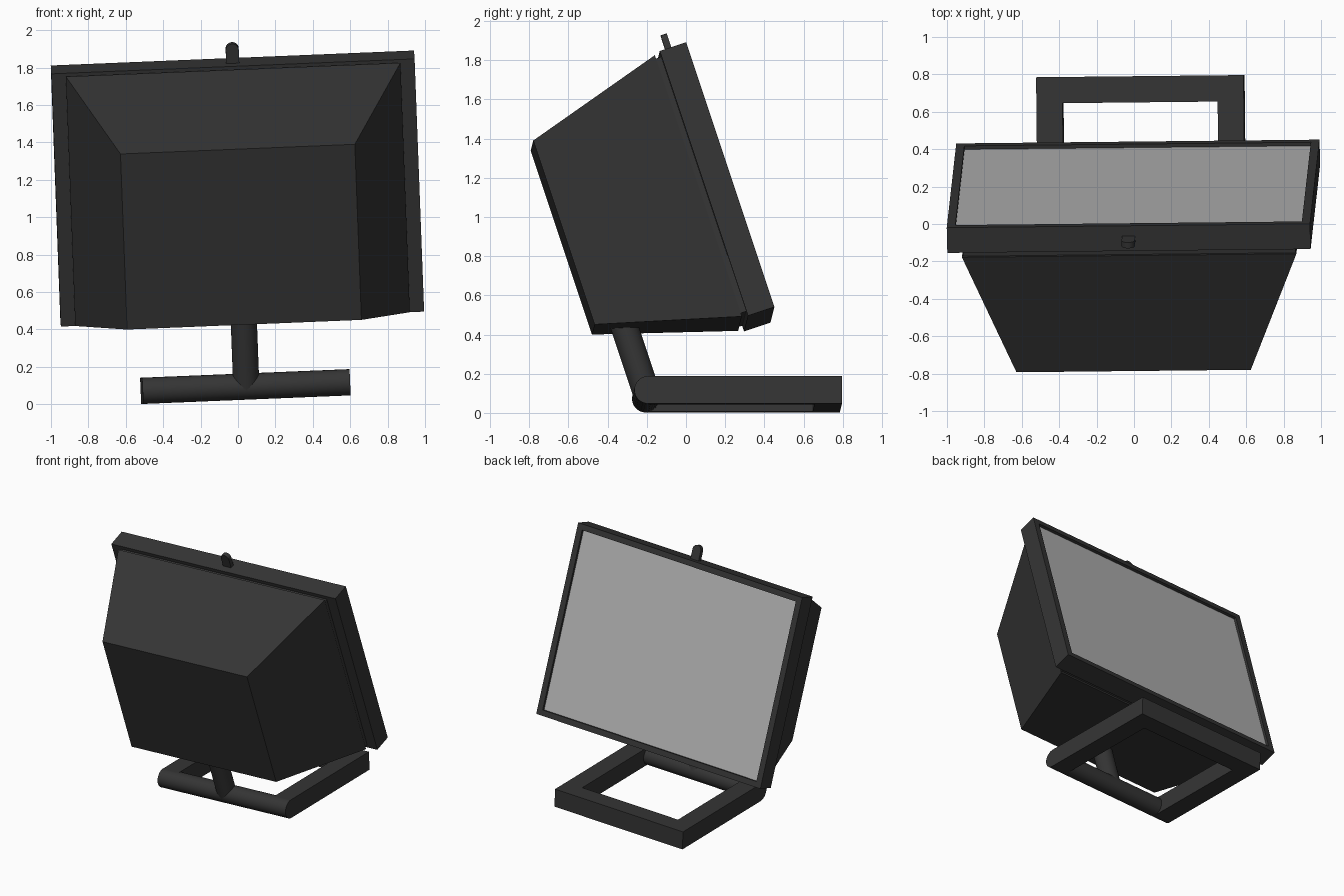
import bpy, bmesh, math
from mathutils import Matrix, Vector

if "Cube" in bpy.data.objects:
    bpy.data.objects.remove(bpy.data.objects["Cube"])

# Whole lamp leans slightly; head is tilted back about the stand bar
LEAN = Matrix.Rotation(math.radians(0.6), 4, 'Z') @ Matrix.Rotation(math.radians(-2.36), 4, 'Y')
STAND = LEAN @ Matrix.Translation((0.046, -0.2, 0.093))
HEAD = STAND @ Matrix.Rotation(math.radians(18.4), 4, 'X')
MID = 0.8955                      # height of head centre above the bar


def material(name, value):
    m = bpy.data.materials.new(name)
    m.diffuse_color = (value, value, value, 1)
    m.use_nodes = True
    m.node_tree.nodes["Principled BSDF"].inputs["Base Color"].default_value = m.diffuse_color
    return m


DARK = material("dark_metal", 0.035)
PALE = material("pale_glass", 0.45)


def finish(name, bm, matrix, mat=DARK, smooth=False):
    bmesh.ops.recalc_face_normals(bm, faces=bm.faces)
    mesh = bpy.data.meshes.new(name)
    bm.to_mesh(mesh)
    bm.free()
    mesh.materials.append(mat)
    ob = bpy.data.objects.new(name, mesh)
    bpy.context.collection.objects.link(ob)
    ob.matrix_world = matrix
    if smooth:
        bpy.ops.object.select_all(action='DESELECT')
        ob.select_set(True)
        bpy.context.view_layer.objects.active = ob
        bpy.ops.object.shade_smooth_by_angle(angle=math.radians(35))
    return ob


def loft(sections):
    """Closed solid through rectangles given as (y, half width, half height)."""
    bm = bmesh.new()
    rings = [[bm.verts.new((sx * w, y, MID + sz * h))
              for sx, sz in ((-1, -1), (1, -1), (1, 1), (-1, 1))]
             for y, w, h in sections]
    for a, b in zip(rings, rings[1:]):
        for i in range(4):
            j = (i + 1) % 4
            bm.faces.new((a[i], a[j], b[j], b[i]))
    bm.faces.new(rings[0])
    bm.faces.new(rings[-1])
    return bm


def prism(points, depth):
    bm = bmesh.new()
    face = bm.faces.new([bm.verts.new(p) for p in points])
    new = bmesh.ops.extrude_face_region(bm, geom=[face])["geom"]
    bmesh.ops.translate(bm, vec=Vector(depth),
                        verts=[v for v in new if isinstance(v, bmesh.types.BMVert)])
    return bm


def rod(length, matrix):
    bm = bmesh.new()
    bmesh.ops.create_cone(bm, cap_ends=True, segments=32, radius1=0.07, radius2=0.07,
                          depth=length, matrix=matrix)
    return bm


# Stand: round hinge bar and square U-shaped bracket
finish("hinge_bar", rod(1.11, Matrix.Rotation(math.pi / 2, 4, 'Y')), STAND, smooth=True)
half = [(0.555, 0), (0.555, 0.99), (-0.555, 0.99), (-0.555, 0),
        (-0.415, 0), (-0.415, 0.85), (0.415, 0.85), (0.415, 0)]
finish("stand_bracket", prism([(x, y, -0.07) for x, y in half], (0, 0, 0.14)), STAND)

# Stem from the bar up into the housing
finish("stem", rod(0.46, Matrix.Translation((0, 0, 0.23))), HEAD, smooth=True)

# Tapered housing with a thin recessed collar behind the frame
finish("housing", loft([(-0.155, 0.627, 0.495), (0.565, 0.895, 0.703)]), HEAD)
finish("collar", loft([(0.56, 0.89, 0.685), (0.60, 0.89, 0.685)]), HEAD)

# Front frame as one tray: outer wall, lip, recessed floor
finish("front_frame", loft([(0.594, 0.972, 0.7125), (0.736, 0.972, 0.7125),
                            (0.736, 0.927, 0.6700), (0.705, 0.927, 0.6700)]), HEAD)

# Glass panel sitting in the recess
finish("glass", loft([(0.70, 0.927, 0.67), (0.716, 0.927, 0.67)]), HEAD, PALE)

# Rounded latch tab on top of the frame
tab = [(-0.035, 0.645, 1.59), (0.035, 0.645, 1.59)]
tab += [(0.035 * math.cos(math.pi * i / 12), 0.645, 1.682 + 0.035 * math.sin(math.pi * i / 12))
        for i in range(13)]
finish("latch_tab", prism(tab, (0, 0.033, 0)), HEAD, smooth=True)
